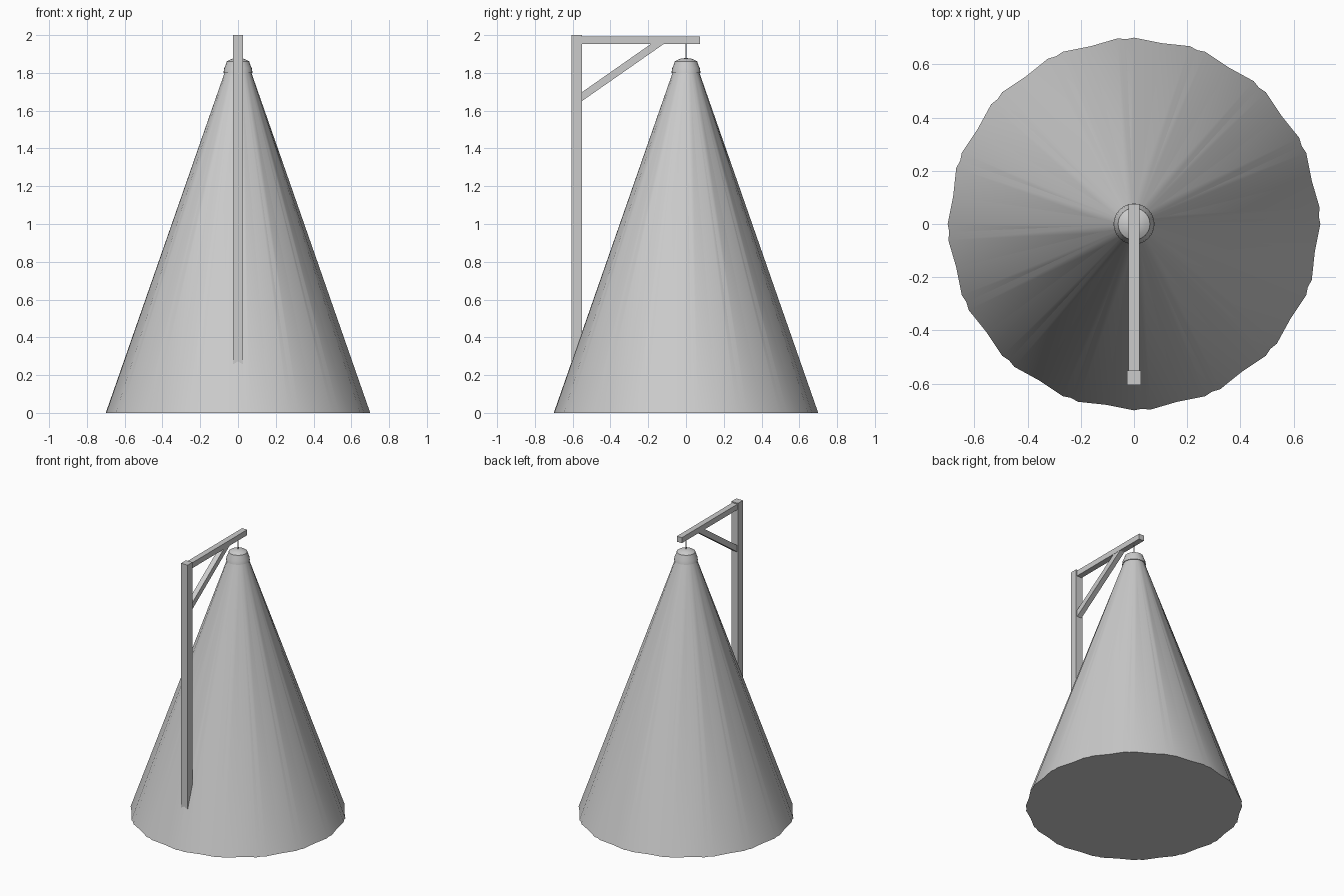
import bpy, bmesh, math
from mathutils import Vector

cube = bpy.data.objects.get("Cube")
if cube:
    bpy.data.objects.remove(cube, do_unlink=True)

grey = bpy.data.materials.new("plain grey")
grey.use_nodes = True
grey.diffuse_color = (0.6, 0.6, 0.6, 1)
grey.node_tree.nodes["Principled BSDF"].inputs["Base Color"].default_value = (0.6, 0.6, 0.6, 1)


def add_object(name, bm, smooth=False):
    bmesh.ops.recalc_face_normals(bm, faces=bm.faces)
    mesh = bpy.data.meshes.new(name)
    bm.to_mesh(mesh)
    bm.free()
    mesh.materials.append(grey)
    obj = bpy.data.objects.new(name, mesh)
    bpy.context.collection.objects.link(obj)
    if smooth:
        bpy.ops.object.select_all(action="DESELECT")
        obj.select_set(True)
        bpy.context.view_layer.objects.active = obj
        bpy.ops.object.shade_smooth_by_angle(angle=math.radians(35))
    return obj


def lathe(name, profile, sides, turn=0.0):
    """Closed solid of revolution from (radius, height) points, bottom to top."""
    bm = bmesh.new()
    rings = []
    for r, z in profile:
        angles = [math.radians(turn) + math.tau * i / sides for i in range(sides)]
        rings.append([bm.verts.new((r * math.cos(a), r * math.sin(a), z)) for a in angles])
    for low, high in zip(rings, rings[1:]):
        for i in range(sides):
            j = (i + 1) % sides
            bm.faces.new((low[i], low[j], high[j], high[i]))
    bm.faces.new(rings[0][::-1])
    bm.faces.new(rings[-1])
    return add_object(name, bm, True)


def beam(name, outline, width):
    """Side outline in (y, z), extruded across x."""
    bm = bmesh.new()
    face = bm.faces.new([bm.verts.new((-width / 2, y, z)) for y, z in outline])
    new = bmesh.ops.extrude_face_region(bm, geom=[face])["geom"]
    verts = [v for v in new if isinstance(v, bmesh.types.BMVert)]
    bmesh.ops.translate(bm, verts=verts, vec=Vector((width, 0, 0)))
    return add_object(name, bm)


def box(name, y0, y1, z0, z1, width):
    return beam(name, [(y0, z0), (y1, z0), (y1, z1), (y0, z1)], width)


# Light cone: two nested shells, slightly turned against each other
for name, turn in (("light_cone_outer", 5), ("light_cone_inner", 0)):
    lathe(name, [(0.70, 0), (0.066, 1.815)], 16, turn)

# Lamp shade with domed cap, hanging on a thin wire
lathe("lamp_shade", [(0.077, 1.80), (0.073, 1.825), (0.062, 1.85), (0.060, 1.86),
                     (0.045, 1.869), (0.025, 1.876), (0.005, 1.878)], 24)
lathe("wire", [(0.003, 1.875), (0.003, 1.955)], 8)

# Wooden post, arm and diagonal brace
box("post", -0.605, -0.55, 0, 2.0, 0.052)
box("arm", -0.555, 0.075, 1.953, 1.992, 0.04)
beam("brace", [(-0.555, 1.648), (-0.112, 1.957), (-0.18, 1.957), (-0.555, 1.695)], 0.036)
